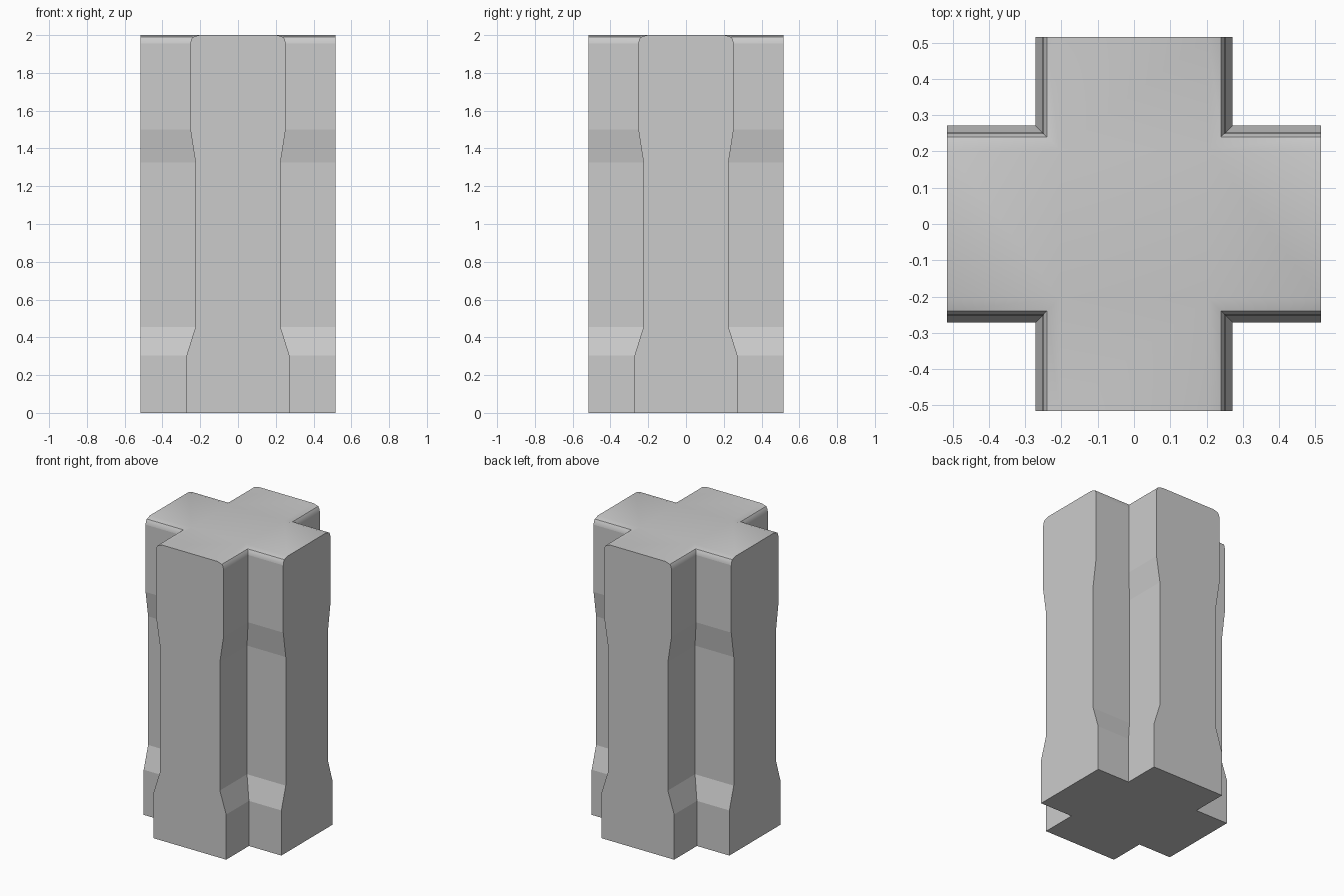
import bpy, bmesh, math

if "Cube" in bpy.data.objects:
    bpy.data.objects.remove(bpy.data.objects["Cube"])

ARM = 0.515  # reach of each arm from the centre
# (half width of the arms, height)
PROFILE = [(0.272, 0.0), (0.272, 0.305), (0.225, 0.455), (0.225, 1.325),
           (0.252, 1.5), (0.252, 1.955), (0.249, 1.974), (0.24, 1.989), (0.205, 2.0)]


def plus_outline(w):
    # one quarter of the plus, turned four times
    pts = []
    for k in range(4):
        c, s = [(1, 0), (0, 1), (-1, 0), (0, -1)][k]
        for x, y in ((ARM, -w), (ARM, w), (w, w)):
            pts.append((x * c - y * s, x * s + y * c))
    return pts


bm = bmesh.new()
rings = [[bm.verts.new((x, y, z)) for x, y in plus_outline(w)] for w, z in PROFILE]

# side walls between neighbouring cross-sections
for level, (lo, hi) in enumerate(zip(rings, rings[1:])):
    for i in range(12):
        j = (i + 1) % 12
        f = bm.faces.new((lo[i], lo[j], hi[j], hi[i]))
        f.smooth = level >= 5 and i % 3 != 0


def cap(ring, smooth):
    # four arms and a centre square
    faces = [bm.faces.new([ring[i] for i in (2, 5, 8, 11)])]
    for k in range(4):
        a = 3 * k
        faces.append(bm.faces.new((ring[a], ring[a + 1], ring[a + 2], ring[a - 1])))
    for f in faces:
        f.smooth = smooth


cap(rings[0], False)
cap(rings[-1], True)
bmesh.ops.recalc_face_normals(bm, faces=bm.faces[:])

# keep hard edges crisp, soften only the rounded top
for e in bm.edges:
    e.smooth = e.calc_face_angle(0) < math.radians(35)

mesh = bpy.data.meshes.new("cross_pillar")
bm.to_mesh(mesh)
bm.free()
bpy.context.collection.objects.link(bpy.data.objects.new("cross_pillar", mesh))
